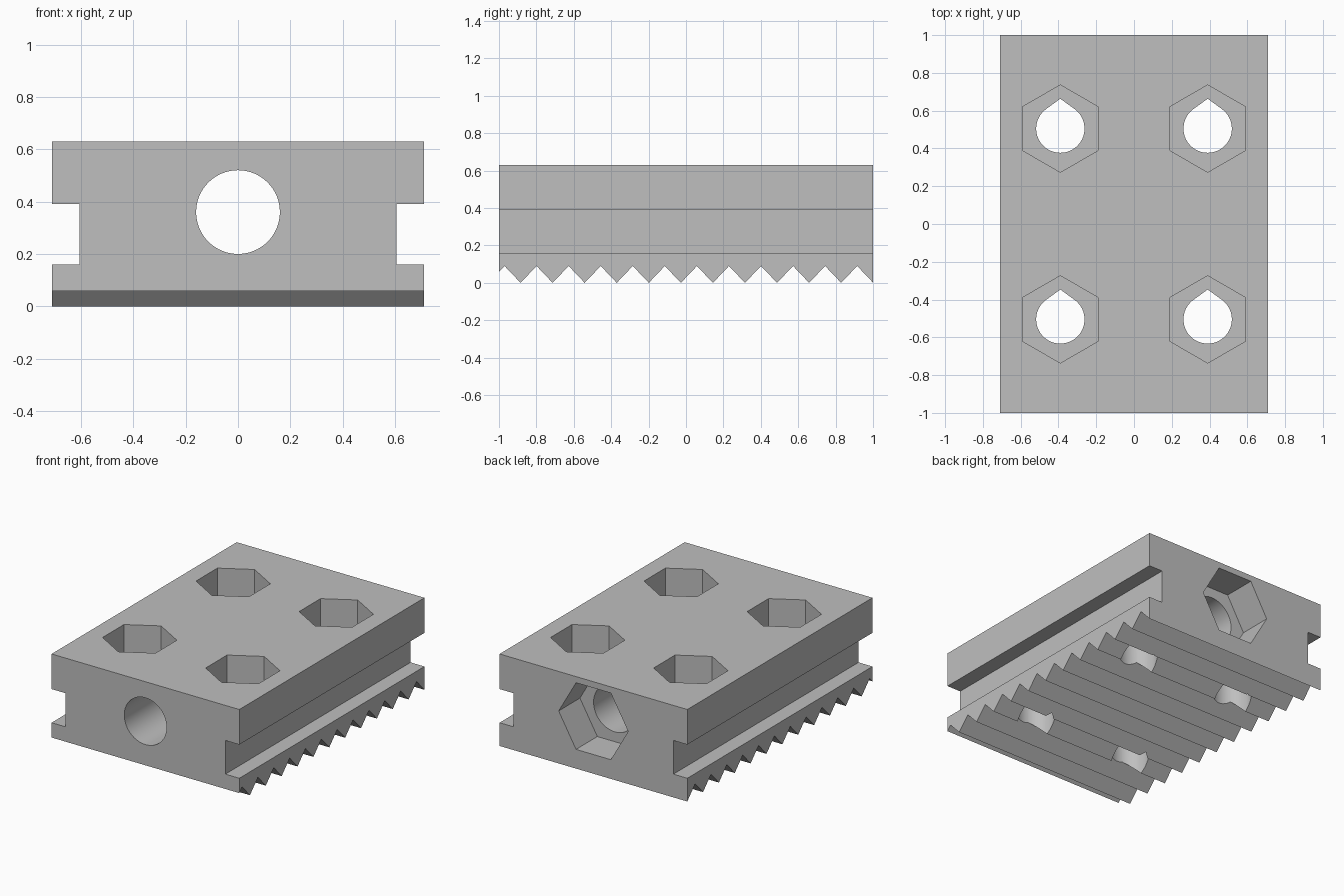
import bpy, bmesh, math
from mathutils import Matrix, Vector

if "Cube" in bpy.data.objects:
    bpy.data.objects.remove(bpy.data.objects["Cube"])

HALF_W, HALF_L, TOP = 0.71, 1.0, 0.63
BORE_Z = 0.36


def prism(name, outline, depth, matrix):
    """Extrude a flat outline along local z, then place it."""
    bm = bmesh.new()
    face = bm.faces.new([bm.verts.new((u, v, 0)) for u, v in outline])
    ext = bmesh.ops.extrude_face_region(bm, geom=[face])
    moved = [g for g in ext["geom"] if isinstance(g, bmesh.types.BMVert)]
    bmesh.ops.translate(bm, verts=moved, vec=(0, 0, depth))
    bmesh.ops.transform(bm, matrix=matrix, verts=bm.verts)
    bmesh.ops.recalc_face_normals(bm, faces=bm.faces)
    mesh = bpy.data.meshes.new(name)
    bm.to_mesh(mesh)
    bm.free()
    obj = bpy.data.objects.new(name, mesh)
    bpy.context.collection.objects.link(obj)
    return obj


def arc(radius, count, start=0.0, sweep=math.tau, closed=True):
    steps = count if closed else count - 1
    return [(radius * math.cos(start + sweep * i / steps),
             radius * math.sin(start + sweep * i / steps)) for i in range(count)]


def along_y(y, z=0.0):
    """Outline (x, z), extruded towards +y."""
    return Matrix(((1, 0, 0, 0), (0, 0, 1, y), (0, 1, 0, z), (0, 0, 0, 1)))


def along_x(x):
    """Outline (y, z), extruded towards +x."""
    return Matrix(((0, 0, 1, x), (1, 0, 0, 0), (0, 1, 0, 0), (0, 0, 0, 1)))


# Block with a guide slot down each side
right = [(HALF_W, -0.05), (HALF_W, 0.16), (0.605, 0.16),
         (0.605, 0.39), (HALF_W, 0.39), (HALF_W, TOP)]
profile = right + [(-x, z) for x, z in reversed(right)]
body = prism("toothed_block", profile, 2 * HALF_L, along_y(-HALF_L))

cutters = []

# Sawtooth underside
pitch, last_tip = 0.1714, 1.001
zigzag = []
for i in range(13):
    tip = last_tip - (12 - i) * pitch
    zigzag += [(tip, 0.0), (tip + pitch / 2, 0.09)]
zigzag += [(zigzag[-1][0], -0.2), (zigzag[0][0], -0.2)]
cutters.append(prism("teeth_cutter", zigzag, 2, along_x(-1)))

# Lengthwise bore with a hexagonal pocket at the back
cutters.append(prism("bore_cutter", arc(0.16, 64), 3, along_y(-1.5, BORE_Z)))
cutters.append(prism("back_pocket_cutter", arc(0.263, 6), 1, along_y(HALF_L - 0.23, BORE_Z)))

# Four teardrop bolt holes with hexagonal pockets on top
lean = math.radians(36)
radius = 0.128
teardrop = arc(radius, 49, math.pi / 2 + lean, math.tau - 2 * lean, closed=False)
teardrop.append((0, radius / math.cos(lean)))
for x in (-0.39, 0.39):
    for y in (-0.505, 0.505):
        cutters.append(prism("bolt_hole_cutter", teardrop, 2,
                             Matrix.Translation(Vector((x, y, -0.5)))))
        cutters.append(prism("top_pocket_cutter", arc(0.231, 6, math.pi / 2), 1,
                             Matrix.Translation(Vector((x, y, TOP - 0.3)))))

# Carve the block, then discard the cutters
bpy.ops.object.select_all(action='DESELECT')
bpy.context.view_layer.objects.active = body
body.select_set(True)
for cutter in cutters:
    cutter.hide_render = True
    mod = body.modifiers.new("cut", 'BOOLEAN')
    mod.operation = 'DIFFERENCE'
    mod.solver = 'EXACT'
    mod.object = cutter
    bpy.ops.object.modifier_apply(modifier=mod.name)
for cutter in cutters:
    bpy.data.objects.remove(cutter)

# Plain grey finish
grey = bpy.data.materials.new("light_grey")
grey.use_nodes = True
colour = (0.52, 0.52, 0.52, 1)
grey.diffuse_color = colour
grey.node_tree.nodes["Principled BSDF"].inputs["Base Color"].default_value = colour
body.data.materials.clear()
body.data.materials.append(grey)

bpy.ops.object.shade_smooth_by_angle(angle=math.radians(25))
